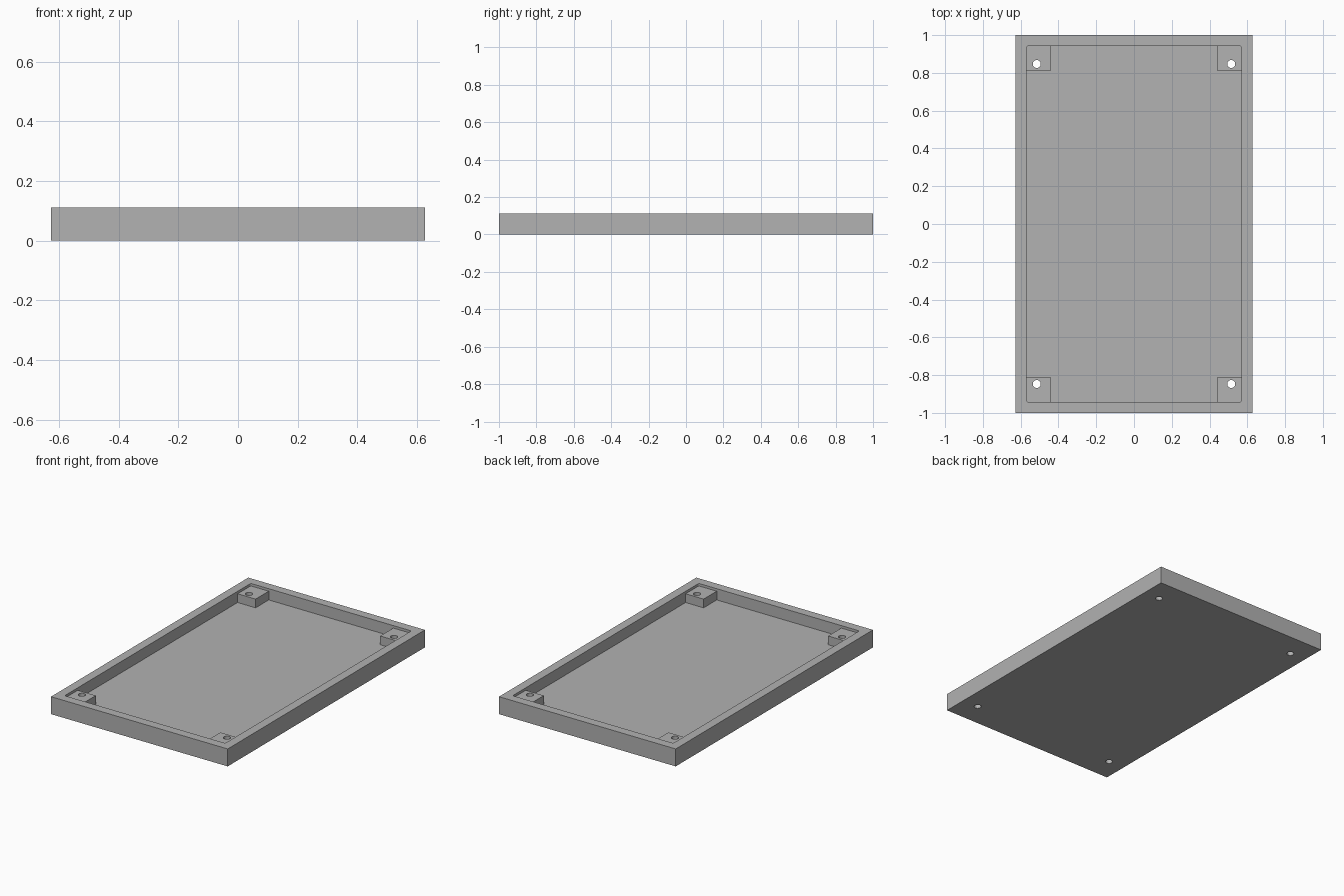
import bpy
import bmesh

cube = bpy.data.objects.get("Cube")
if cube:
    bpy.data.objects.remove(cube, do_unlink=True)

HALF_X, HALF_Y, HEIGHT = 0.627, 1.0, 0.112
WALL, FLOOR, POST_TOP = 0.057, 0.04, 0.096

grey = bpy.data.materials.new("grey plastic")
grey.use_nodes = True
colour = (0.445, 0.445, 0.445, 1)
grey.diffuse_color = colour
grey.node_tree.nodes["Principled BSDF"].inputs["Base Color"].default_value = colour


def make_object(name, bm):
    mesh = bpy.data.meshes.new(name)
    bm.to_mesh(mesh)
    bm.free()
    mesh.materials.append(grey)
    obj = bpy.data.objects.new(name, mesh)
    bpy.context.collection.objects.link(obj)
    return obj


def box(name, low, high, corner=0):
    """Box between two corners, with optional rounded upright edges."""
    bm = bmesh.new()
    bmesh.ops.create_cube(bm, size=1)
    for v in bm.verts:
        v.co = [high[i] if v.co[i] > 0 else low[i] for i in range(3)]
    if corner:
        upright = [e for e in bm.edges
                   if abs(e.verts[0].co.z - e.verts[1].co.z) > 0.01]
        bmesh.ops.bevel(bm, geom=upright, offset=corner, segments=4,
                        profile=0.5, affect='EDGES')
    return make_object(name, bm)


def cylinder(name, x, y, radius):
    bm = bmesh.new()
    bmesh.ops.create_cone(bm, cap_ends=True, segments=32, radius1=radius,
                          radius2=radius, depth=1)
    bmesh.ops.translate(bm, verts=bm.verts, vec=(x, y, 0))
    return make_object(name, bm)


def combine(target, tool, operation):
    """Apply a boolean and remove the tool object."""
    tool.hide_render = True
    mod = target.modifiers.new(operation.title(), 'BOOLEAN')
    mod.object, mod.operation, mod.solver = tool, operation, 'EXACT'
    bpy.context.view_layer.objects.active = target
    bpy.ops.object.modifier_apply(modifier=mod.name)
    bpy.data.objects.remove(tool, do_unlink=True)


# Tray with a hollow, slightly round-cornered pocket
tray = box("tray", (-HALF_X, -HALF_Y, 0), (HALF_X, HALF_Y, HEIGHT))
inner_x, inner_y = HALF_X - WALL, HALF_Y - WALL
pocket = box("pocket_cutter", (-inner_x, -inner_y, FLOOR),
             (inner_x, inner_y, HEIGHT * 2), corner=0.011)
combine(tray, pocket, 'DIFFERENCE')

# Corner posts, sunk into the walls and floor, each with a through hole
for sx in (-1, 1):
    for sy in (-1, 1):
        xs = sorted((sx * 0.442, sx * 0.6))
        ys = sorted((sy * 0.81, sy * 0.97))
        post = box("corner_post", (xs[0], ys[0], FLOOR / 2),
                   (xs[1], ys[1], POST_TOP))
        combine(tray, post, 'UNION')
        hole = cylinder("screw_hole_cutter", sx * 0.515, sy * 0.847, 0.021)
        combine(tray, hole, 'DIFFERENCE')

# Smooth the holes and pocket corners, keep the other edges sharp
bpy.ops.object.select_all(action='DESELECT')
tray.select_set(True)
bpy.context.view_layer.objects.active = tray
bpy.ops.object.shade_smooth_by_angle()
